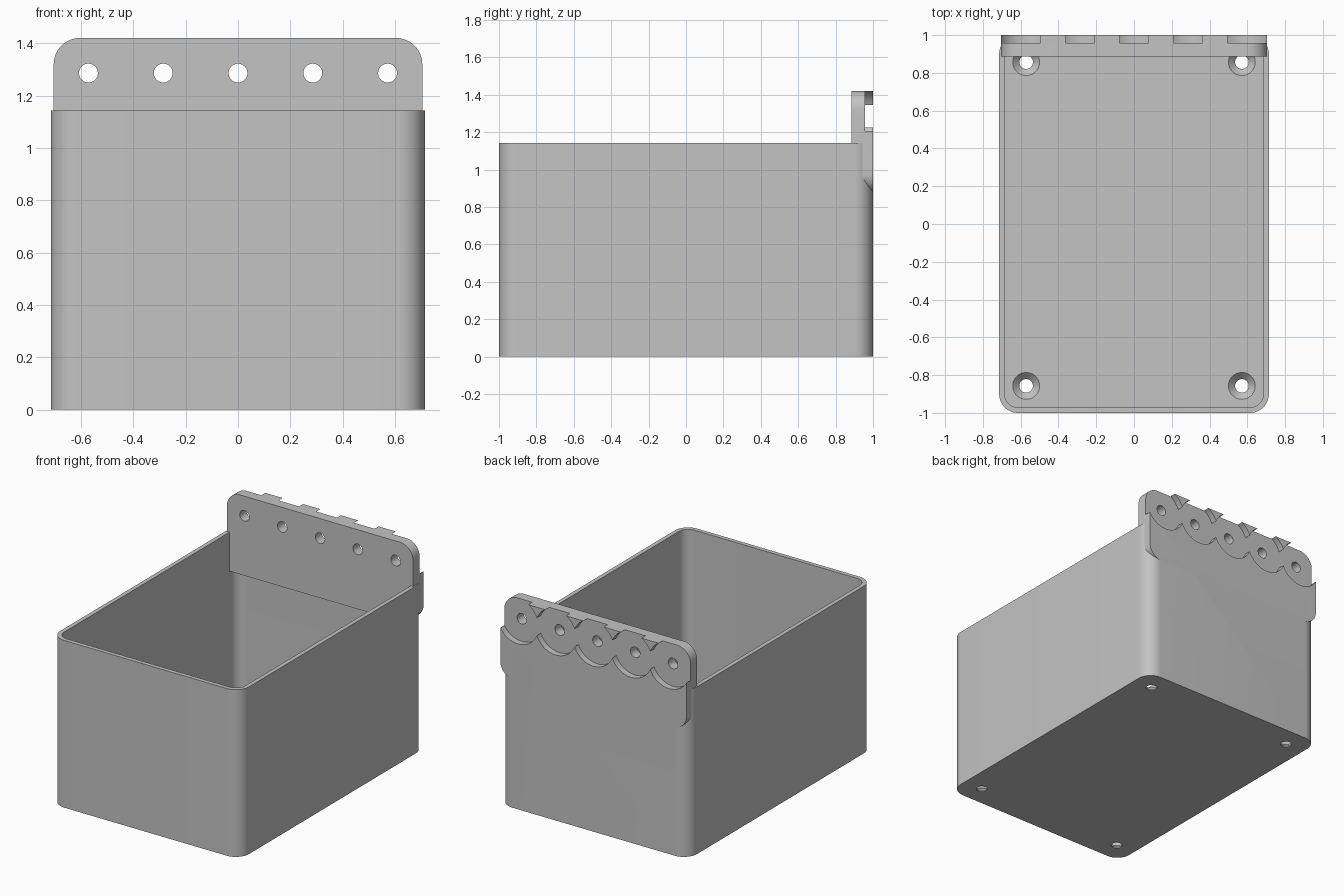
import bpy, bmesh, math
from math import sin, cos, pi

cube = bpy.data.objects.get("Cube")
if cube:
    bpy.data.objects.remove(cube, do_unlink=True)

grey = bpy.data.materials.new("plain_grey")
grey.use_nodes = True
COLOUR = (0.55, 0.55, 0.55, 1)
grey.diffuse_color = COLOUR
grey.node_tree.nodes["Principled BSDF"].inputs["Base Color"].default_value = COLOUR

HX, HY, HEIGHT = 0.714, 1.0, 1.143      # bin half sizes and height
WALL, FLOOR, CORNER = 0.029, 0.043, 0.1
PLATE_BOTTOM, PLATE_TOP = 0.877, 1.42
PLATE_FRONT, RECESS_Y = 0.886, 0.957
HOLE_R, HOLE_Z, PITCH = 0.036, 1.286, 0.2857


def rounded_rect(x0, x1, y0, y1, r, steps=14):
    """Outline of a rectangle with rounded corners."""
    centres = [(x1 - r, y1 - r), (x0 + r, y1 - r), (x0 + r, y0 + r), (x1 - r, y0 + r)]
    return [(cx + r * cos(a), cy + r * sin(a))
            for q, (cx, cy) in enumerate(centres)
            for a in [(q + i / steps) * pi / 2 for i in range(steps + 1)]]


def circle(cx, cy, r, n=48):
    return [(cx + r * cos(2 * pi * i / n), cy + r * sin(2 * pi * i / n)) for i in range(n)]


def loft(name, bottom, top, lo, hi, axis="z", round_base=0):
    """Solid between two matching outlines placed along an axis."""
    def place(p, h):
        return (p[0], p[1], h) if axis == "z" else (p[0], h, p[1])
    bm = bmesh.new()
    a = [bm.verts.new(place(p, lo)) for p in bottom]
    b = [bm.verts.new(place(p, hi)) for p in top]
    n = len(a)
    base = bm.faces.new(a)
    bm.faces.new(b)
    for i in range(n):
        j = (i + 1) % n
        bm.faces.new((a[i], a[j], b[j], b[i]))
    if round_base:
        bmesh.ops.bevel(bm, geom=list(base.edges), offset=round_base, segments=5,
                        profile=0.5, affect="EDGES")
    bmesh.ops.recalc_face_normals(bm, faces=bm.faces)
    mesh = bpy.data.meshes.new(name)
    bm.to_mesh(mesh)
    bm.free()
    mesh.materials.append(grey)
    obj = bpy.data.objects.new(name, mesh)
    bpy.context.collection.objects.link(obj)
    return obj


def prism(name, outline, lo, hi, axis="z", round_base=0):
    return loft(name, outline, outline, lo, hi, axis, round_base)


def activate(obj):
    bpy.ops.object.select_all(action="DESELECT")
    obj.select_set(True)
    bpy.context.view_layer.objects.active = obj


def cut(obj, cutter, keep=False):
    cutter.hide_render = True
    activate(obj)
    mod = obj.modifiers.new("cut", "BOOLEAN")
    mod.operation, mod.solver, mod.object = "DIFFERENCE", "EXACT", cutter
    bpy.ops.object.modifier_apply(modifier=mod.name)
    if not keep:
        bpy.data.objects.remove(cutter, do_unlink=True)


# Open bin with a small fillet around the floor
bin_body = prism("bin_body", rounded_rect(-HX, HX, -HY, HY, CORNER), 0, HEIGHT)
inside = rounded_rect(-HX + WALL, HX - WALL, -HY + WALL, HY - WALL, CORNER - WALL)
cut(bin_body, prism("cavity", inside, FLOOR, HEIGHT + 0.1, round_base=0.027))

# Countersunk floor holes
for x in (-0.571, 0.571):
    for y in (-0.857, 0.857):
        cut(bin_body, prism("floor_hole", circle(x, y, HOLE_R), -0.1, 0.1))
        cut(bin_body, loft("countersink", circle(x, y, HOLE_R - 0.002),
                           circle(x, y, 0.078), 0.006, 0.05))

# Mounting plate with rounded corners
plate = prism("mounting_plate",
              rounded_rect(-0.704, 0.704, PLATE_BOTTOM, PLATE_TOP, CORNER),
              PLATE_FRONT, HY, "y")

# Row of screw holes, each in a round recess on the back
for i in range(-2, 3):
    x = i * PITCH
    recess = prism("recess", circle(x, HOLE_Z, 0.155, 64), RECESS_Y, HY + 0.1, "y")
    cut(bin_body, recess, keep=True)
    cut(plate, recess)
    cut(plate, prism("screw_hole", circle(x, HOLE_Z, HOLE_R), 0.8, HY + 0.1, "y"))

# Square lower corners of the plate inside the bin
parts = [bin_body, plate]
for side, label in ((-1, "right"), (1, "left")):
    xs = (0.55 * side, 0.695 * side)
    z = (PLATE_BOTTOM, 1.0)
    outline = [(xs[0], z[0]), (xs[1], z[0]), (xs[1], z[1]), (xs[0], z[1])]
    parts.append(prism("plate_corner_" + label, outline, PLATE_FRONT, 0.94, "y"))

# Smooth the rounded surfaces, keep real edges sharp
for obj in parts:
    activate(obj)
    bpy.ops.object.shade_smooth_by_angle(angle=math.radians(30))
